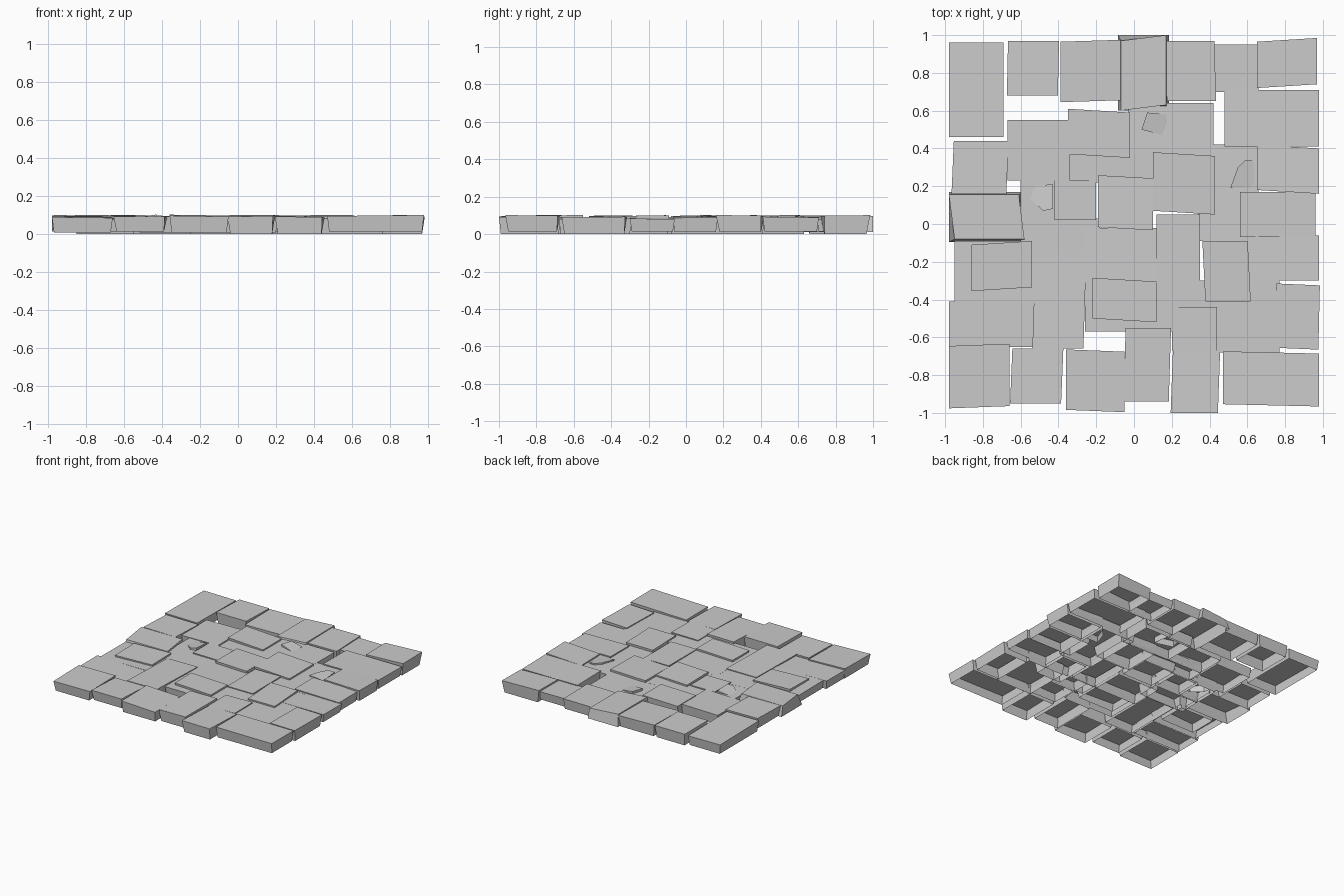
import bpy
import bmesh
import random
from mathutils import Vector

random.seed(4)
default_cube = bpy.data.objects.get("Cube")
if default_cube:
    bpy.data.objects.remove(default_cube, do_unlink=True)

stone_grey = bpy.data.materials.new("stone_grey")
stone_grey.use_nodes = True
GREY = (0.6, 0.6, 0.6, 1)
stone_grey.diffuse_color = GREY
stone_grey.node_tree.nodes["Principled BSDF"].inputs["Base Color"].default_value = GREY

HEIGHTS = {"high": 0.098, "mid": 0.091, "low": 0.083}


def hollow_block(name, top, bottom, top_z, bottom_z, tilt):
    """Slab with a tilted cap and side walls, open underneath."""
    bm = bmesh.new()
    middle = sum((Vector(p) for p in top), Vector((0, 0))) / len(top)
    upper = []
    for x, y in top:
        z = top_z + tilt[0] * (x - middle.x) + tilt[1] * (y - middle.y)
        upper.append(bm.verts.new((x, y, z)))
    lower = [bm.verts.new((x, y, bottom_z)) for x, y in bottom]
    bm.faces.new(upper)
    for i in range(len(top)):
        j = (i + 1) % len(top)
        bm.faces.new((lower[i], lower[j], upper[j], upper[i]))
    mesh = bpy.data.meshes.new(name)
    bm.to_mesh(mesh)
    bm.free()
    mesh.materials.append(stone_grey)
    block = bpy.data.objects.new(name, mesh)
    bpy.context.collection.objects.link(block)
    return block


def paving_stone(name, left, right, front, back, level, skew_x=0, skew_y=0, inset=0.01):
    """Four-sided stone whose cap may be skewed against its foot."""
    cx, cy = (left + right) / 2, (front + back) / 2
    hx, hy = (right - left) / 2, (back - front) / 2
    corners = [(-1, -1), (1, -1), (1, 1), (-1, 1)]
    top = [(cx + u * hx + v * skew_x, cy + v * hy + u * skew_y) for u, v in corners]
    bottom = [(cx + u * (hx - inset), cy + v * (hy - inset)) for u, v in corners]
    slope = 0.008 if level == "low" else 0.018
    tilt = (random.uniform(-slope, slope), random.uniform(-slope, slope))
    foot = random.choice((0, 0.01, 0.015))
    hollow_block(name, top, bottom, HEIGHTS[level], foot, tilt)


def lay_row(row_name, stones):
    for number, stone in enumerate(stones, start=1):
        paving_stone(f"{row_name}_stone_{number}", *stone)


# Back edge
lay_row("back", [
    (-.98, -.69, .46, .96, "mid"),
    (-.67, -.4, .68, .97, "high", .003),
    (-.39, -.07, .65, .97, "mid", 0, .005),
    (-.07, .17, .615, .985, "high", 0, .015, -.015),
    (.17, .43, .65, .97, "mid", -.004),
    (.42, .66, .7, .95, "low"),
    (.65, .97, .73, .975, "high", 0, .01),
])

# Inner row behind the middle
lay_row("rear_inner", [
    (-.96, -.67, .16, .44, "high", .006),
    (-.67, -.34, .23, .55, "mid"),
    (-.35, -.02, .36, .6, "high", 0, -.01),
    (-.03, .42, .36, .64, "low"),
    (.48, .98, .41, .71, "mid"),
    (.65, .98, .17, .41, "high", 0, -.01),
])

# Middle row
lay_row("middle", [
    (-.965, -.595, -.08, .155, "high", -.015, 0, -.015),
    (-.42, -.2, .02, .23, "mid"),
    (-.19, .1, -.025, .25, "high", 0, -.008),
    (.1, .43, .06, .37, "high", 0, -.01),
    (.56, .96, -.07, .17, "mid"),
    (.12, .35, -.31, .05, "mid"),
])

# Inner row in front of the middle
lay_row("front_inner", [
    (-.86, -.54, -.345, -.1, "high", 0, .01),
    (-.98, -.53, -.65, -.41, "low"),
    (-.53, -.26, -.66, -.16, "mid", .008),
    (-.22, .12, -.51, -.295, "high", 0, -.01),
    (.37, .61, -.41, -.09, "high", -.008),
    (.2, .44, -.67, -.44, "mid"),
    (.75, .98, -.66, -.32, "mid", .004, -.005),
])

# Front edge
lay_row("front", [
    (-.98, -.66, -.97, -.64, "mid", 0, .006),
    (-.65, -.38, -.95, -.66, "mid", .006),
    (-.36, -.05, -.99, -.67, "high", 0, -.006),
    (-.05, .19, -.94, -.55, "high", .006),
    (.2, .45, -1, -.67, "mid", .006),
    (.47, .98, -.96, -.68, "high", 0, -.006),
])

# Lower stones showing between the raised ones
lay_row("sunken", [
    (-.95, -.52, -.42, -.09, "low"),
    (-.6, -.18, -.16, .03, "low"),
    (-.6, -.41, .02, .24, "low"),
    (-.26, .13, -.3, -.02, "low"),
    (-.26, .21, -.57, -.29, "low"),
    (-.35, .11, .22, .37, "low"),
    (.34, .66, -.09, .42, "low"),
    (.6, .98, -.3, -.06, "low"),
    (.43, .77, -.68, -.29, "low"),
    (.12, .44, -.45, -.3, "low"),
])


def broken_piece(name, outline, tilt):
    """Irregular chip wedged between the stones."""
    hollow_block(name, outline, outline, HEIGHTS["mid"], 0.03, tilt)


# Broken chips
broken_piece("rear_chip", [(.04, .5), (.19, .46), (.17, .58), (.07, .59)], (-.15, .05))
broken_piece("right_chip", [(-.56, .14), (-.48, .07), (-.43, .08), (-.43, .21), (-.57, .2)], (.15, -.05))
broken_piece("left_chip", [(.51, .19), (.64, .19), (.63, .34), (.59, .34), (.55, .3)], (-.08, .06))
